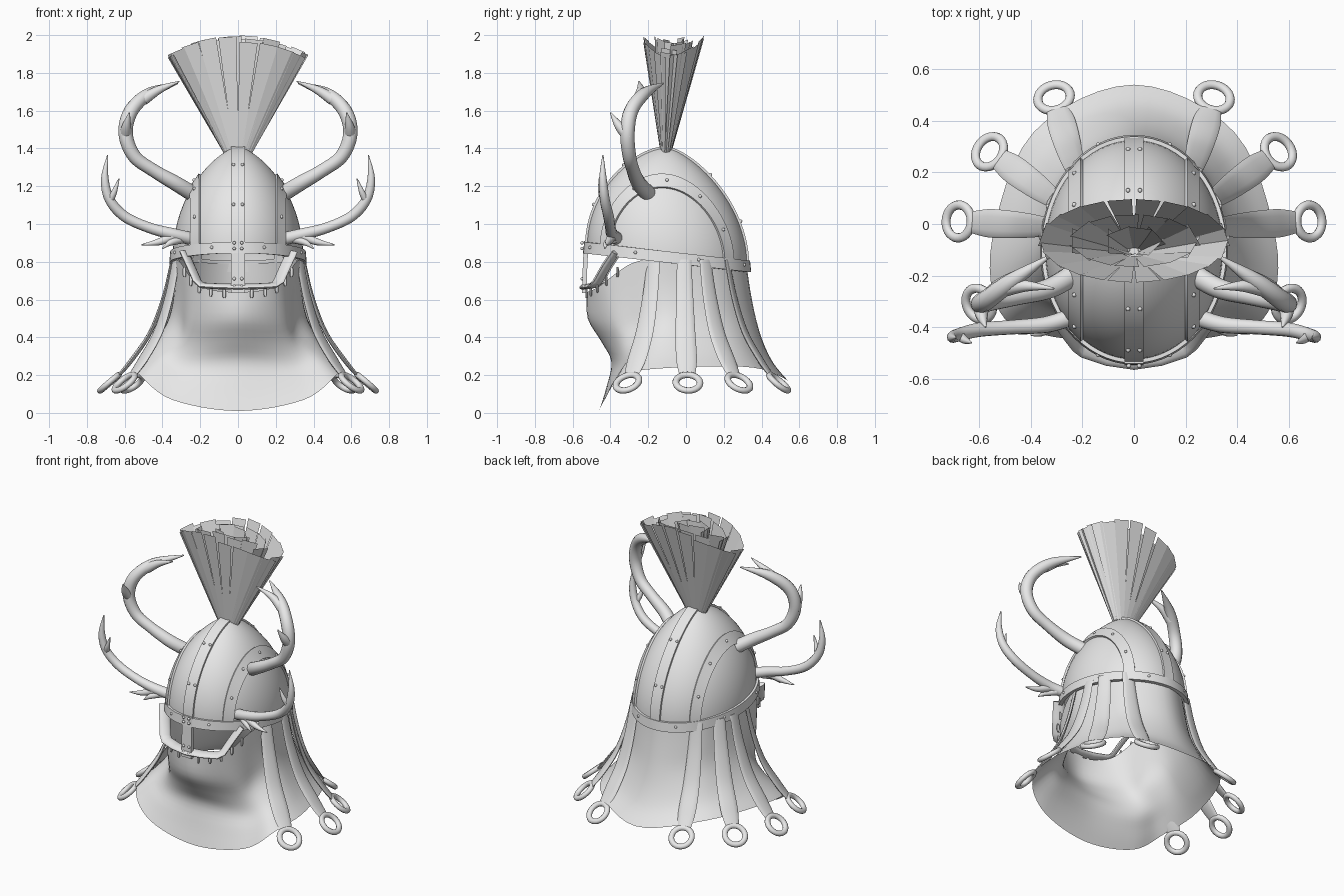
import bpy, bmesh, random
from math import sin, cos, pi, sqrt
from mathutils import Vector, Matrix

random.seed(4)
if "Cube" in bpy.data.objects:
    bpy.data.objects.remove(bpy.data.objects["Cube"])

steel = bpy.data.materials.new("pale_grey")
steel.use_nodes = True
steel.diffuse_color = (0.8, 0.8, 0.8, 1)
steel.node_tree.nodes["Principled BSDF"].inputs["Base Color"].default_value = (0.8, 0.8, 0.8, 1)

RX, RY, CY, RIM, H = 0.345, 0.425, -0.1, 0.83, 0.58


def finish(name, bm, angle=0.7):
    bmesh.ops.recalc_face_normals(bm, faces=bm.faces[:])
    mesh = bpy.data.meshes.new(name)
    bm.to_mesh(mesh)
    bm.free()
    mesh.shade_smooth()
    mesh.set_sharp_from_angle(angle=angle)
    mesh.materials.append(steel)
    obj = bpy.data.objects.new(name, mesh)
    bpy.context.scene.collection.objects.link(obj)


def loft(name, rings, caps=True, loop=False, angle=0.7):
    """Skin a list of closed cross-sections."""
    bm = bmesh.new()
    vs = [[bm.verts.new(p) for p in ring] for ring in rings]
    for a, b in zip(vs, vs[1:] + (vs[:1] if loop else [])):
        for i in range(len(a)):
            j = (i + 1) % len(a)
            bm.faces.new((a[i], a[j], b[j], b[i]))
    if caps and not loop:
        bm.faces.new(vs[0])
        bm.faces.new(vs[-1])
    finish(name, bm, angle)


def spline(points, steps, loop=False):
    """Catmull-Rom curve through the points."""
    p = [Vector(q) for q in points]
    n = len(p)
    at = (lambda i: p[i % n]) if loop else (lambda i: p[max(0, min(n - 1, i))])
    out = []
    for i in range(n if loop else n - 1):
        a, b, c, d = (at(i + k) for k in (-1, 0, 1, 2))
        for s in range(steps):
            t = s / steps
            out.append(b + (c - a) * (t / 2) + (a * 2 - b * 5 + c * 4 - d) * (t * t / 2)
                       + (b * 3 - a - c * 3 + d) * (t ** 3 / 2))
    return out if loop else out + [p[-1]]


def sweep(name, path, side, flat=1, n=12):
    """Round or flattened tube; each path point is x, y, z, radius."""
    rings, side = [], Vector(side)
    for i, q in enumerate(path):
        t = (path[min(i + 1, len(path) - 1)] - path[max(i - 1, 0)]).to_3d().normalized()
        side = (side - t * side.dot(t)).normalized()
        up = t.cross(side)
        rings.append([q.to_3d() + (side * cos(2 * pi * k / n) + up * flat * sin(2 * pi * k / n)) * q.w
                      for k in range(n)])
    loft(name, rings)


def band(name, rows, thick, loop=False):
    """Flat strip; each row is left edge, right edge, outward normal."""
    rings = [[l + n * thick, r + n * thick, r - n * thick, l - n * thick] for l, r, n in rows]
    loft(name, rings, loop=loop)


def shell(x, y):
    """Height of the dome over a point."""
    rho = min(1, sqrt((x / RX) ** 2 + ((y - CY) / RY) ** 2))
    return Vector((x, y, RIM + H * sqrt(1 - rho ** (2 / 1.4)) - 0.116 * (y - CY)))


def normal(p):
    return Vector((p.x / RX ** 2, (p.y - CY) / RY ** 2, (p.z - RIM) / H ** 2)).normalized()


def over(x, u):
    """Point on the dome on a fore-and-aft arc at constant x."""
    return shell(x, CY - RY * sqrt(1 - (x / RX) ** 2) * cos(u))


def rim(a, dz=0, grow=1):
    y = -RY * cos(a) * grow
    return Vector((RX * sin(a) * grow, CY + y, RIM - 0.116 * y + dz))


# Dome
rings = []
for i in range(25):
    a = pi / 2 * min(i / 24, 0.995)
    r = cos(a) ** 1.4
    rings.append([(RX * r * sin(k * pi / 32), CY - RY * r * cos(k * pi / 32),
                   RIM + H * sin(a) + 0.116 * RY * r * cos(k * pi / 32)) for k in range(64)])
loft("dome", rings, caps=False)

# Reinforcing bands and rivets
rivets = []
rows = []
for k in range(64):
    a = k * pi / 32
    n = Vector((sin(a) / RX, -cos(a) / RY, 0)).normalized()
    rows.append((rim(a, -0.035, 1.02), rim(a, 0.025, 1.005), n))
    if k % 8 == 4:
        rivets.append(rim(a, 0, 1.01) + n * 0.012)
band("rim_band", rows, 0.012, loop=True)
for name, c, w in (("crest_band", 0, 0.036), ("left_band", 0.222, 0.024), ("right_band", -0.222, 0.024)):
    us = [pi * i / 40 for i in range(41)]
    band(name, [(over(c - w, u), over(c + w, u), normal(over(c, u))) for u in us], 0.012)
    for u in us[6:38:7]:
        for x in ((c - 0.022, c + 0.022) if c == 0 else (c,)):
            p = over(x, u)
            rivets.append(p + normal(p) * 0.012)

# Nose guard and eye guard
front = Vector((0, -1, 0))
band("nose_guard", [(Vector((-0.036, y, z)), Vector((0.036, y, z)), front)
                    for z, y in ((0.91, -0.528), (0.76, -0.535), (0.635, -0.538))], 0.012)
rivets += [Vector((x, -0.55, z)) for z in (0.9, 0.87, 0.71, 0.67) for x in (-0.02, 0.02)]
half = [(0.285, -0.37, 0.85), (0.25, -0.42, 0.775), (0.215, -0.465, 0.695), (0.19, -0.485, 0.675), (0.1, -0.515, 0.67)]
guard = half + [(0, -0.53, 0.668)] + [(-x, y, z) for x, y, z in half[::-1]]
sweep("eye_guard", [Vector((*p, 0.036)) for p in guard], (-0.7, 0, -0.5), 0.4)

bm = bmesh.new()
for p in rivets:
    bmesh.ops.create_uvsphere(bm, u_segments=10, v_segments=6, radius=0.009, matrix=Matrix.Translation(p))
finish("rivets", bm)

# Neck cloth: columns run top to hem, from the front round to the back
columns = [
    [(0, -.525, .64), (0, -.52, .5), (0, -.45, .38), (0, -.395, .27), (0, -.42, .14), (0, -.46, .01)],
    [(.2, -.46, .67), (.22, -.42, .5), (.25, -.36, .37), (.29, -.34, .26), (.33, -.38, .17), (.35, -.43, .07)],
    [(.3, -.29, .79), (.295, -.28, .58), (.31, -.26, .44), (.39, -.26, .34), (.47, -.3, .26), (.52, -.34, .2)],
    [(.33, -.1, .82), (.335, -.09, .66), (.36, -.08, .52), (.41, -.07, .41), (.48, -.06, .31), (.55, -.06, .24)],
    [(.235, .18, .8), (.245, .2, .66), (.26, .225, .52), (.295, .265, .4), (.335, .305, .31), (.39, .355, .24)],
    [(0, .32, .79), (0, .34, .65), (0, .37, .5), (0, .41, .37), (0, .465, .26), (0, .54, .17)],
]
columns += [[(-x, y, z) for x, y, z in col] for col in columns[-2:0:-1]]
fine = [spline(col, 4) for col in columns]
rows = [spline(row, 6, loop=True) for row in zip(*fine)]
loft("neck_cloth", rows, caps=False, angle=1.2)

# Small loops hanging the cloth from the eye guard
for p in rows[0][2:11:2] + rows[0][-2:-11:-2]:
    q = p + Vector((p.x * 0.03, -0.01, 0))
    sweep("cloth_loop", [Vector((q.x, q.y, q.z + dz, r)) for dz, r in
                         ((0.02, 0.006), (0.01, 0.009), (-0.025, 0.009), (-0.035, 0.006))], (1, 0, 0), 0.7, 8)

# Blades of the plume, standing in nested flattened cones
bm = bmesh.new()
root = Vector((0, -0.115, 1.25))
for count, rx, ry in ((20, 0.36, 0.16), (13, 0.24, 0.1), (7, 0.1, 0.05)):
    for i in range(count):
        a = 2 * pi * (i + 0.5) / count
        x = rx * cos(a)
        top = Vector((x, -0.065 + ry * sin(a), 1.25 + sqrt(0.75 ** 2 - x * x) - random.uniform(0, 0.04)))
        across = Vector((-rx * sin(a), ry * cos(a), 0)).normalized()
        across.z = -across.x * x / 0.75
        base = root.lerp(top, 0.2)
        bm.faces.new([bm.verts.new(p) for p in (base - across * 0.014, base + across * 0.014,
                                                top + across * 0.048, top - across * 0.048)])
finish("plume", bm)

# Antlers: main beams then tines, x, y, z, radius
antlers = {
    "upper_antler": [(.24, -.2, 1.16, .042), (.33, -.25, 1.215, .04), (.45, -.28, 1.285, .035), (.55, -.3, 1.36, .036),
                     (.595, -.31, 1.48, .038), (.565, -.29, 1.6, .038), (.47, -.22, 1.69, .032), (.32, -.12, 1.745, .004)],
    "upper_front_tine": [(.595, -.3, 1.46, .034), (.59, -.355, 1.52, .024), (.575, -.4, 1.59, .003)],
    "upper_inner_tine": [(.5, -.25, 1.66, .032), (.42, -.24, 1.71, .022), (.31, -.25, 1.755, .003)],
    "lower_antler": [(.24, -.36, .92, .035), (.34, -.39, .945, .032), (.47, -.4, .98, .028), (.6, -.41, 1.04, .028),
                     (.68, -.43, 1.13, .026), (.705, -.44, 1.24, .02), (.69, -.44, 1.365, .003)],
    "lower_outer_tine": [(.68, -.43, 1.12, .02), (.655, -.45, 1.17, .015), (.63, -.46, 1.24, .003)],
    "lower_brow_tine": [(.33, -.39, .94, .026), (.42, -.41, .905, .018), (.51, -.42, .89, .003)],
    "lower_short_tine": [(.3, -.38, .92, .024), (.36, -.42, .9, .016), (.4, -.43, .87, .003)],
}
# Hanging straps: top x, y then ring x, y
straps = [(.325, -.17, .6, -.31), (.345, -.01, .68, .01), (.315, .1, .56, .28), (.23, .215, .31, .49)]
for s, tag in ((1, "left_"), (-1, "right_")):
    for name, pts in antlers.items():
        sweep(tag + name, spline([(s * x, y, z, r) for x, y, z, r in pts], 6), (0, 1, 0.1))
    for x0, y0, x1, y1 in straps:
        a, b = Vector((s * x0, y0, 0)), Vector((s * x1, y1, 0))
        drop = [(.01, .81, .038), (.14, .62, .045), (.35, .43, .052), (.64, .285, .055), (.85, .2, .042)]
        path = spline([(*(a.lerp(b, f) + Vector((0, 0, z))), w) for f, z, w in drop], 6)
        across = Vector((0, 0, 1)).cross(b - a).normalized()
        sweep(tag + "strap", path, across, 0.22)
        # Ring at the strap end
        along = ((b - a).normalized() + Vector((0, 0, -0.85))).normalized()
        face = along.cross(across)
        centre = b + Vector((0, 0, 0.16))
        rings = []
        for k in range(28):
            out = along * cos(k * pi / 14) + across * sin(k * pi / 14)
            rings.append([centre + out * (0.064 + 0.018 * cos(m * pi / 5)) + face * 0.016 * sin(m * pi / 5)
                          for m in range(10)])
        loft(tag + "strap_ring", rings, loop=True)
